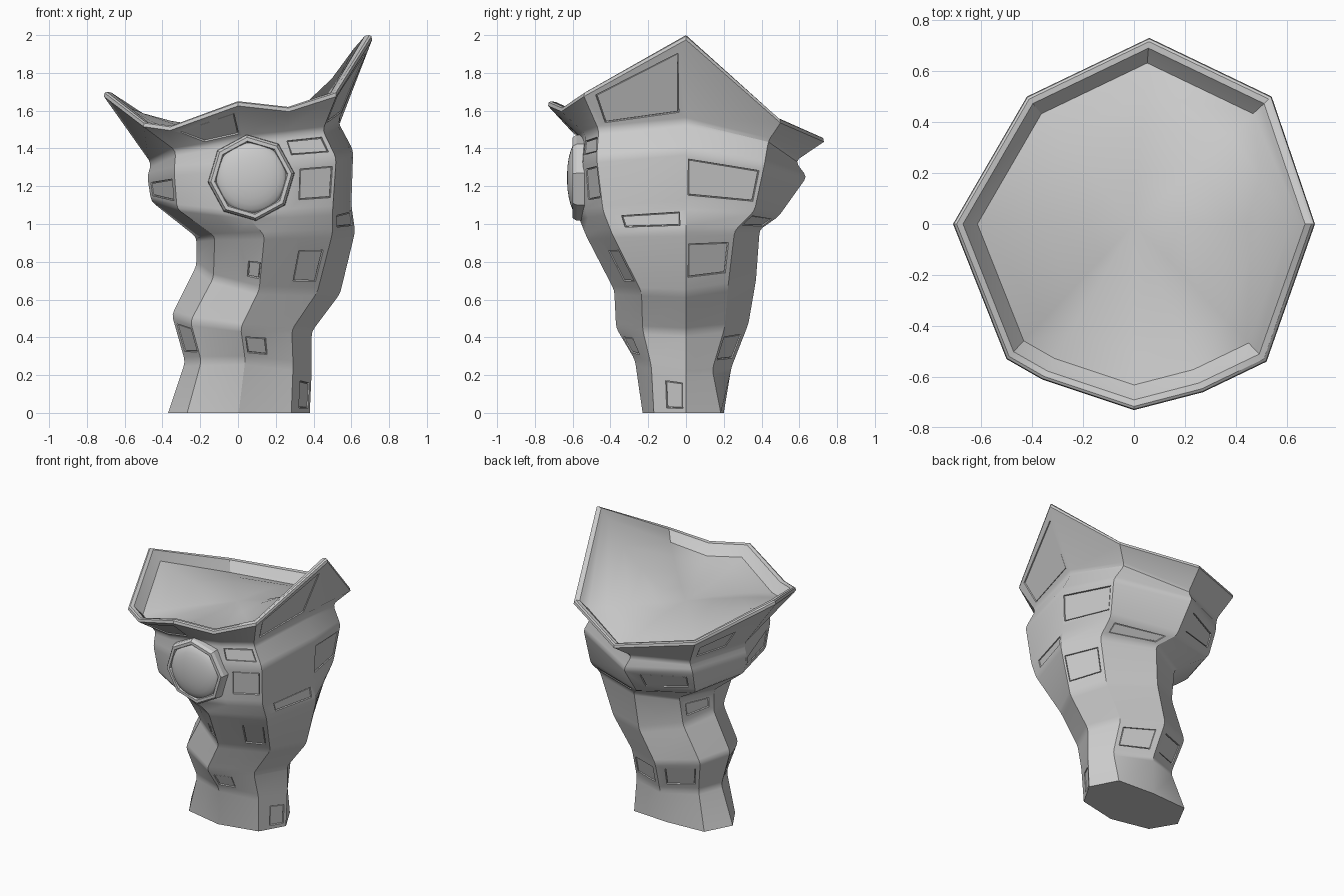
import bpy, bmesh, math
from mathutils import Vector

if "Cube" in bpy.data.objects:
    bpy.data.objects.remove(bpy.data.objects["Cube"])

# Rings, bottom to top: x/z of right and left, y/z of front and back,
# fullness of front and back corners, x fullness of right corners
RINGS = [
    (.38, .00, -.37, .00, -.23, .00, .20, .00, .74, .92, .74),
    (.39, .22, -.28, .27, -.27, .28, .24, .24, .68, .58, .72),
    (.39, .43, -.35, .52, -.37, .45, .33, .47, .62, .62, .72),
    (.54, .63, -.22, .78, -.38, .65, .37, .70, .62, .60, .72),
    (.62, .96, -.22, .93, -.53, .94, .39, .97, .74, .66, .75),
    (.60, 1.10, -.46, 1.12, -.57, 1.04, .49, 1.04, .77, .74, .82),
    (.61, 1.39, -.48, 1.25, -.57, 1.31, .64, 1.25, .83, .65, .84),
    (.53, 1.54, -.46, 1.32, -.55, 1.45, .58, 1.33, .84, .75, .84),
]
# Uneven pointed lip, counter-clockwise from the right tip
RIM = [Vector(p) for p in ((.71, 0, 2), (.54, .5, 1.56), (.06, .73, 1.46), (-.42, .5, 1.52),
                           (-.71, 0, 1.7), (-.5, -.53, 1.54), (-.36, -.61, 1.52), (0, -.73, 1.65),
                           (.27, -.66, 1.62), (.52, -.54, 1.7))]
N = len(RIM)
# Panels: (band, side, u0, u1, v0, v1)
PANELS = [
    (5, 0, .03, .95, .12, .92), (3, 0, .05, .9, .22, .85), (4, 9, .2, .92, .1, .9),
    (7, 9, .1, .92, .08, .88), (0, 9, .4, .9, .12, .8), (1, 7, .15, .95, .15, .8),
    (3, 6, .44, .94, .15, .5), (3, 8, .1, .85, .12, .75), (1, 4, .15, .9, .15, .9),
    (5, 8, .2, .93, .2, .92), (6, 8, .05, .9, .12, .9), (5, 4, .1, .9, .1, .9),
    (7, 6, .05, .92, .08, .8), (4, 1, .1, .9, .15, .9),
    (1, 1, .1, .85, .15, .85), (5, 2, .2, .9, .15, .85), (3, 3, .15, .85, .2, .8),
    (1, 2, .2, .9, .15, .85), (7, 3, .1, .6, .1, .6),
]


def ring_points(xr, zr, xl, zl, yf, zf, yb, zb, ff, fb, fx):
    cx = .35 * (xr + xl)
    right, back = Vector((xr, 0, zr)), Vector((cx, yb, zb))
    left, front = Vector((xl, 0, zl)), Vector((cx, yf, zf))

    def corner(a, b, f, g):
        return Vector((cx + (a.x - cx) * g, b.y * f, (a.z + b.z) / 2))
    fl, fr = corner(left, front, ff, .73), corner(right, front, ff, fx)
    # The chest swells slightly around the medallion
    swell = Vector((0, -.025 if zf > 1 else 0, 0))
    return [right, corner(right, back, fb, fx), back, corner(left, back, fb, .74), left,
            fl, fl.lerp(front, .5) + swell, front, front.lerp(fr, .5) + swell, fr]


def finish(bm, name, angle=30):
    mesh = bpy.data.meshes.new(name)
    bm.to_mesh(mesh)
    bm.free()
    obj = bpy.data.objects.new(name, mesh)
    bpy.context.collection.objects.link(obj)
    bpy.ops.object.select_all(action='DESELECT')
    obj.select_set(True)
    bpy.context.view_layer.objects.active = obj
    bpy.ops.object.shade_smooth_by_angle(angle=math.radians(angle))
    return obj


# Twisted stone body with softened ring edges
rings = [ring_points(*r) for r in RINGS] + [RIM]
loops, bands = [rings[0]], {}
for i in range(1, len(rings)):
    bands[len(loops) - 1] = i - 1      # main band starts at this loop
    if i == len(rings) - 1:
        break

    def toward(p, q):
        d = q - p
        return p + d * min(.025 / d.length, .3)
    low = [toward(p, q) for p, q in zip(rings[i], rings[i - 1])]
    high = [toward(p, q) for p, q in zip(rings[i], rings[i + 1])]
    mid = [(p + (a + b) / 2) / 2 for p, a, b in zip(rings[i], low, high)]
    loops += [low, mid, high]

# Rounded lip and the shallow dished inside
for s, drop in ((1, .025), (.995, .006), (.98, 0), (.945, .004), (.925, .022), (.865, .07)):
    loops.append([Vector((p.x * s, p.y * s, p.z - drop)) for p in RIM])
floor_start = len(loops) - 1
MID = 1.51
for s, w in ((.7, .62), (.5, .3), (.25, .07)):
    loops.append([Vector((p.x * s, p.y * s, MID + (p.z - .07 - MID) * w)) for p in RIM])

bm = bmesh.new()
grid = [[bm.verts.new(p) for p in loop] for loop in loops]
panel_faces = []
for i in range(len(grid) - 1):
    for k in range(N):
        n = (k + 1) % N
        quad = [grid[i][k], grid[i][n], grid[i + 1][n], grid[i + 1][k]]
        spot = [p for p in PANELS if bands.get(i) == p[0] and p[1] == k]
        if not spot:
            bm.faces.new(quad)
            continue
        u0, u1, v0, v1 = spot[0][2:]
        inner = []
        for u, v in ((u0, v0), (u1, v0), (u1, v1), (u0, v1)):
            bottom = quad[0].co.lerp(quad[1].co, u)
            inner.append(bm.verts.new(bottom.lerp(quad[3].co.lerp(quad[2].co, u), v)))
        for j in range(4):
            m = (j + 1) % 4
            bm.faces.new([quad[j], quad[m], inner[m], inner[j]])
        panel_faces.append(bm.faces.new(inner))
bm.faces.new(list(reversed(grid[0])))
centre = bm.verts.new((0, 0, MID))
for k in range(N):
    bm.faces.new([grid[-1][k], grid[-1][(k + 1) % N], centre])
bm.normal_update()
# Grooves around the inlaid panels
for thickness, depth in ((.002, -.012), (.004, 0), (.002, .008)):
    bmesh.ops.inset_individual(bm, faces=panel_faces, thickness=thickness, depth=depth)
body = finish(bm, "stone_body")
# Keep the dished floor free of creases
first, last = floor_start * N, len(loops) * N
for e in body.data.edges:
    a, b = sorted(e.vertices)
    if a >= first and b <= last and not (b < first + N):
        e.use_edge_sharp = False


def turned(name, profile, sides, offset, angle):
    """Revolve (radius, y) points about the front-facing axis."""
    bm = bmesh.new()
    rows = []
    for r, y in profile:
        rows.append([bm.verts.new((.07 + r * math.cos(t), y, 1.245 + r * math.sin(t)))
                     for t in (offset + j * math.tau / sides for j in range(sides))])
    for a, b in zip(rows, rows[1:]):
        for j in range(sides):
            m = (j + 1) % sides
            bm.faces.new([a[j], a[m], b[m], b[j]])
    bm.faces.new(rows[0])
    bm.faces.new(rows[-1])
    bmesh.ops.recalc_face_normals(bm, faces=bm.faces[:])
    return finish(bm, name, angle)


# Eight-sided frame and domed boss on the front
turned("medallion_frame", [(.235, -.46), (.228, -.58), (.215, -.6), (.195, -.6), (.185, -.58)],
       8, math.radians(6), 25)
dome = [(.19 * math.cos(a), -.575 - .055 * math.sin(a)) for a in (j * math.pi / 13 for j in range(7))]
turned("medallion_dome", dome, 32, 0, 60)
